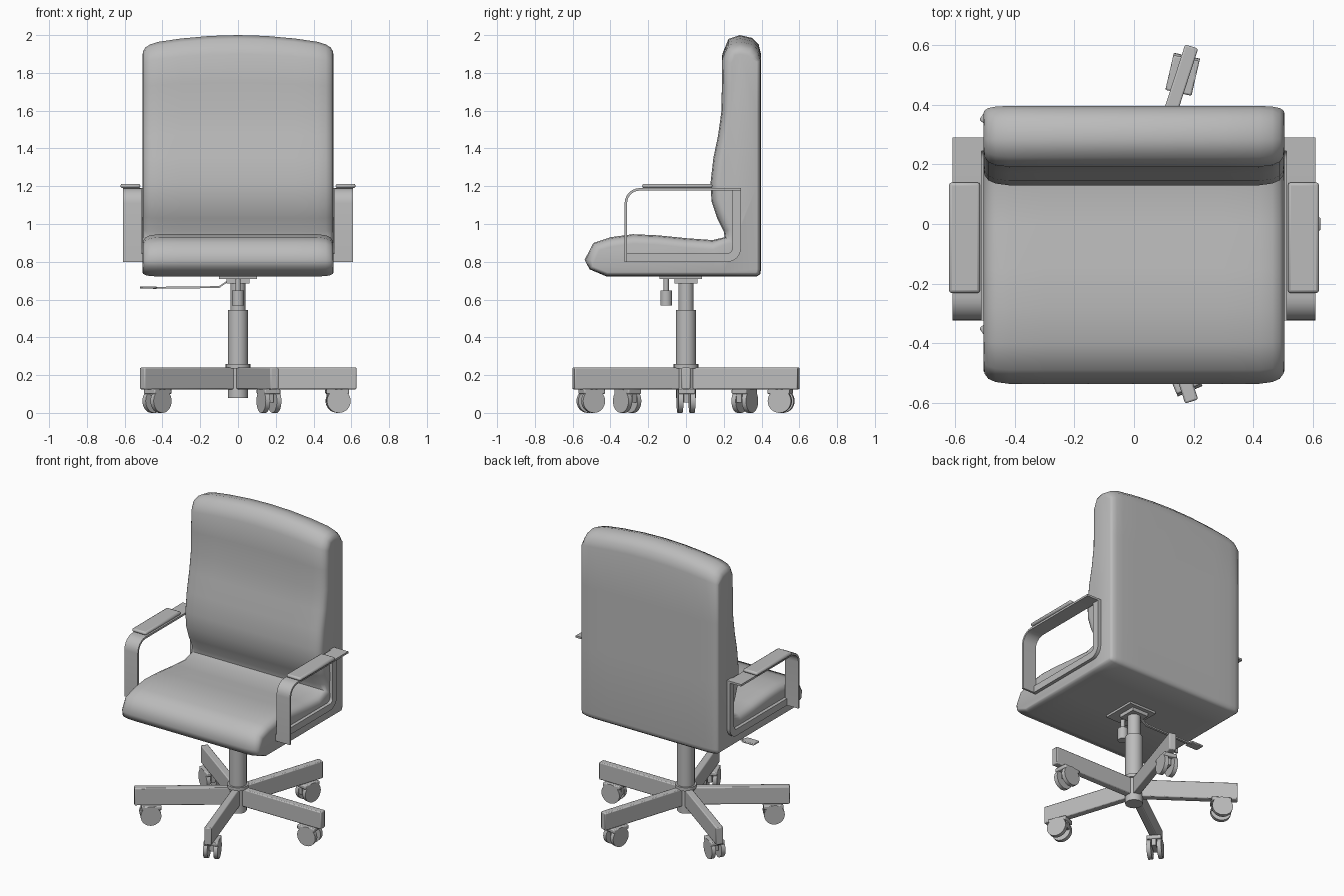
import bpy, bmesh, math
from mathutils import Vector, Matrix

cube = bpy.data.objects.get("Cube")
if cube:
    bpy.data.objects.remove(cube, do_unlink=True)

grey = bpy.data.materials.new("plain grey")
grey.use_nodes = True
COLOR = (0.5, 0.5, 0.5, 1)
grey.diffuse_color = COLOR
grey.node_tree.nodes["Principled BSDF"].inputs["Base Color"].default_value = COLOR


def finish(bm, name, matrix=Matrix(), angle=40, bevel=0):
    bmesh.ops.recalc_face_normals(bm, faces=bm.faces)
    mesh = bpy.data.meshes.new(name)
    bm.to_mesh(mesh)
    bm.free()
    mesh.transform(matrix)
    mesh.materials.append(grey)
    ob = bpy.data.objects.new(name, mesh)
    bpy.context.collection.objects.link(ob)
    if bevel:
        mod = ob.modifiers.new("soft edges", "BEVEL")
        mod.width, mod.segments = bevel, 2
    bpy.ops.object.select_all(action="DESELECT")
    ob.select_set(True)
    bpy.context.view_layer.objects.active = ob
    bpy.ops.object.shade_smooth_by_angle(angle=math.radians(angle))
    return ob


def box(name, lo, hi, matrix=Matrix(), bevel=0):
    lo, hi = Vector(lo), Vector(hi)
    bm = bmesh.new()
    bmesh.ops.create_cube(bm, size=1)
    bmesh.ops.scale(bm, vec=hi - lo, verts=bm.verts)
    bmesh.ops.translate(bm, vec=(lo + hi) / 2, verts=bm.verts)
    return finish(bm, name, matrix, bevel=bevel)


def cylinder(name, center, radius, depth, matrix=Matrix(), along_y=False):
    bm = bmesh.new()
    bmesh.ops.create_cone(bm, cap_ends=True, segments=28, radius1=radius, radius2=radius, depth=depth)
    if along_y:
        bmesh.ops.rotate(bm, matrix=Matrix.Rotation(math.pi / 2, 3, "X"), verts=bm.verts)
    bmesh.ops.translate(bm, vec=center, verts=bm.verts)
    return finish(bm, name, matrix)


def loft(name, sections, angle=40, bevel=0):
    """Skin closed sections of equal length and cap both ends."""
    bm = bmesh.new()
    rings = [[bm.verts.new(p) for p in sec] for sec in sections]
    n = len(rings[0])
    for a, b in zip(rings, rings[1:]):
        for i in range(n):
            j = (i + 1) % n
            bm.faces.new((a[i], a[j], b[j], b[i]))
    bm.faces.new(rings[0])
    bm.faces.new(rings[-1])
    return finish(bm, name, angle=angle, bevel=bevel)


def normals(pts, closed):
    out = []
    n = len(pts)
    for i, p in enumerate(pts):
        a = pts[i - 1] if closed or i else p
        b = pts[(i + 1) % n] if closed or i < n - 1 else p
        d1, d2 = (p - a), (b - p)
        t = (d1.normalized() + d2.normalized()).normalized()
        out.append(Vector((-t.y, t.x)))
    return out


def band(name, path, thick, x0, x1):
    """Strip that follows a y-z path, growing to the left of travel."""
    pts = [Vector(p) for p in path]
    inner = [p + m * thick for p, m in zip(pts, normals(pts, False))]
    outline = pts + inner[::-1]
    return loft(name, [[(x, p.x, p.y) for p in outline] for x in (x0, x1)])


def arc(cy, cz, r, start, end, steps=6):
    angles = [math.radians(start + (end - start) * i / steps) for i in range(steps + 1)]
    return [(cy + r * math.cos(a), cz + r * math.sin(a)) for a in angles]


# One-piece seat and back cushion, drawn as a side profile
profile = [Vector(p) for p in (
    (-.42, .722), (-.1, .722), (.2, .722), (.375, .722), (.393, .735), (.397, .76), (.397, 1.2), (.397, 1.6),
    (.397, 1.9), (.385, 1.95), (.35, 1.985), (.285, 2.0), (.225, 1.98), (.192, 1.9),
    (.19, 1.75), (.188, 1.6), (.17, 1.47), (.145, 1.35), (.13, 1.22), (.135, 1.12),
    (.165, 1.03), (.2, .96), (.205, .93), (.14, .915), (0, .925), (-.15, .94),
    (-.28, .946), (-.4, .93), (-.49, .9), (-.537, .81), (-.51, .76))]
inward = normals(profile, True)
half = [(.505, .05), (.502, .034), (.49, .017), (.465, .006), (.42, 0), (.3, 0), (.15, 0)]
stations = [(-x, d) for x, d in half] + [(0, 0)] + [(x, d) for x, d in half[::-1]]
sections = []
for x, d in stations:
    ring = []
    for p, m in zip(profile, inward):
        flat = p.y < .77 or p.x > .39
        q = p + m * d * (.45 if flat else 1)
        rise = max(0, (p.y - 1.6) / .4)
        ring.append((x, q.x, q.y - rise * .2 * x * x))
    sections.append(ring)
loft("seat_and_back_cushion", sections, angle=60)

# Armrests: wide strip, flat side rail and pad
for side, label in ((1, "left"), (-1, "right")):
    strip = [(.29, 1.19)] + arc(-.245, 1.11, .08, 90, 180) + [(-.325, .8)]
    band(label + "_arm_strip", strip, .013, side * .512, side * .61)
    rail = [(-.325, .8)] + arc(.22, .87, .07, -90, 0) + [(.29, 1.19)]
    band(label + "_arm_rail", rail, .045, side * .495, side * .527)
    xs = sorted((side * .517, side * .622))
    box(label + "_arm_pad", (xs[0], -.232, 1.19), (xs[1], .14, 1.213), bevel=.01)

# Mounting plates, column and tension knob
box("mount_plate", (-.1, -.14, .708), (.1, .085, .724))
box("mount_block", (-.06, -.06, .685), (.06, .06, .71))
for name, radius, bottom, top in (
        ("upper_column", .04, .54, .69), ("lower_column", .053, .25, .545),
        ("hub_collar", .065, .235, .258), ("hub", .053, .08, .24)):
    cylinder(name, (0, 0, (bottom + top) / 2), radius, top - bottom)
cylinder("knob_stem", (0, -.105, .68), .014, .07)
cylinder("tension_knob", (0, -.105, .608), .031, .08)

# Height lever with flat paddle
lever = [(-.05, .7), (-.1, .666), (-.45, .662)]
loft("height_lever", [[(x, y, z) for y, z in ((-.008, z0 - .005), (.008, z0 - .005), (.008, z0 + .005), (-.008, z0 + .005))]
                      for x, z0 in lever])
box("lever_paddle", (-.52, -.03, .658), (-.43, .03, .67), bevel=.004)

# Five-spoke base with twin-wheel casters
for i in range(5):
    turn = Matrix.Rotation(math.radians(72 * i), 4, "Z")
    tag = "_" + str(i + 1)
    box("base_leg" + tag, (.02, -.023, .125), (.627, .023, .24), turn, bevel=.006)
    swivel = turn @ Matrix.Translation((.53, 0, 0)) @ Matrix.Rotation(math.radians(5), 4, "Z")
    box("caster_hood" + tag, (-.065, -.045, .1), (.055, .045, .126), swivel, bevel=.006)
    box("caster_core" + tag, (-.06, -.014, .055), (.03, .014, .11), swivel)
    for s in (-1, 1):
        cylinder("caster_wheel" + tag + ("a" if s > 0 else "b"), (0, s * .032, .063), .063, .026, swivel, True)
